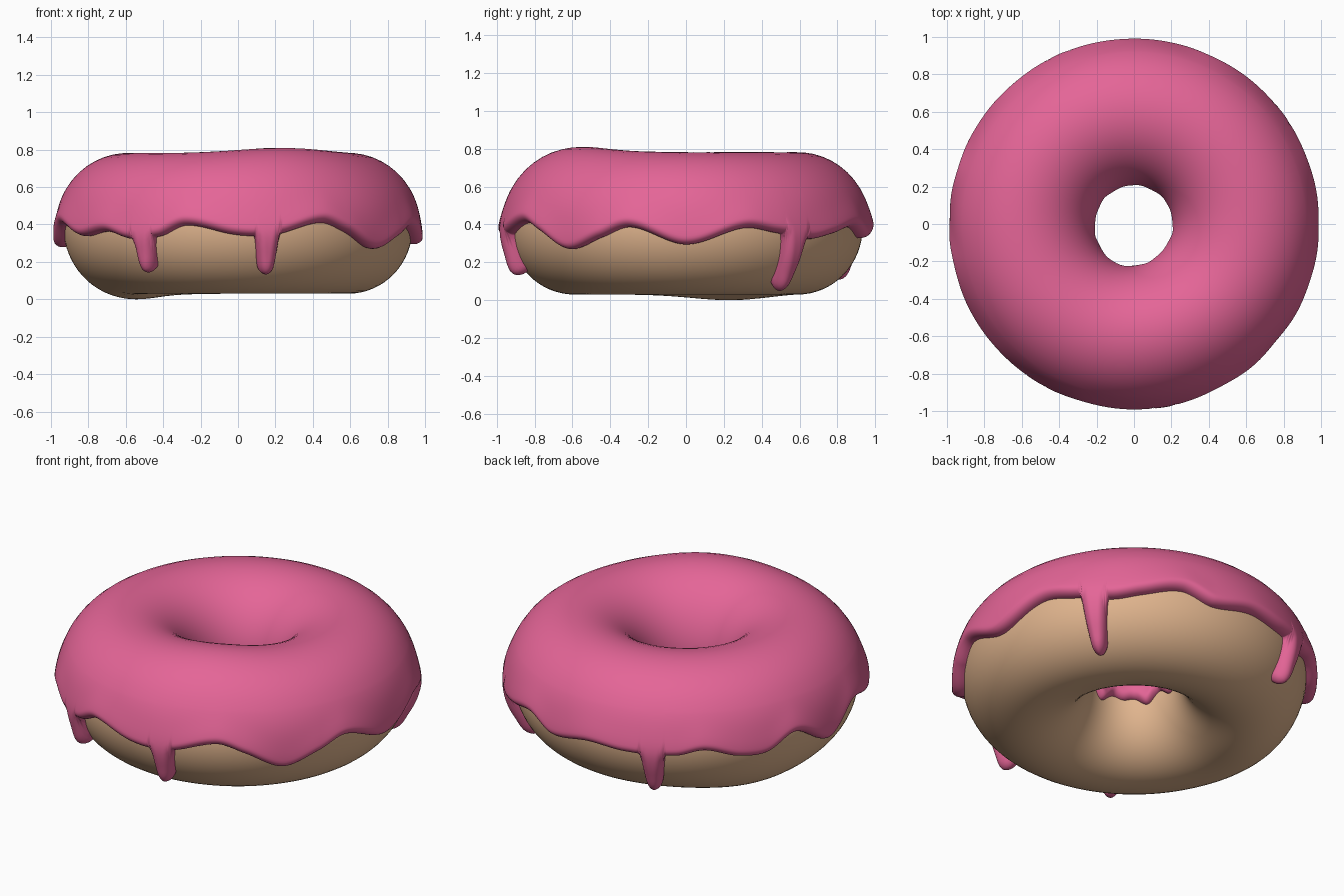
import bpy, math
from math import sin, cos, pi, radians, sqrt, exp

if "Cube" in bpy.data.objects:
    bpy.data.objects.remove(bpy.data.objects["Cube"])

R, RX, RZ, ZC = 0.59, 0.343, 0.355, 0.385      # ring radius, tube half sizes, tube centre height
THICK, LIP = 0.042, 0.02                       # icing thickness and extra at its hem
COLS, LOW, HIGH = 900, 22, 30

# hem height of the icing: (degrees around, z)
HEM = [(-168, .40), (-150, .335), (-137, .36), (-127, .32), (-116, .335), (-107, .395), (-92, .345),
       (-85, .335), (-77, .345), (-62, .41), (-53, .36), (-40.5, .265), (-28, .33), (-18, .385),
       (0, .29), (19, .38), (30, .355), (43, .32), (53, .345), (66, .385), (77, .325), (92, .36),
       (105, .345), (122, .345), (131, .375), (142, .325), (152, .32), (163, .395), (178, .275)]
# long drips: (degrees, z of tip)
DRIPS = [(-122, .145), (-80.5, .135), (37, .06), (114, .115)]


def wrap(a):
    return (a + 180) % 360 - 180


def bump(a, centre, width):
    return exp(-(wrap(a - centre) / width) ** 2)


def hem_height(a):
    """Smooth periodic curve through the hem keys."""
    n = len(HEM)

    def key(i):
        return HEM[i % n][0] + 360 * (i // n), HEM[i % n][1]
    a = (a - HEM[0][0]) % 360 + HEM[0][0]
    i = max(k for k in range(n) if HEM[k][0] <= a)
    (a0, z0), (a1, z1), (a2, z2), (a3, z3) = (key(i + k) for k in (-1, 0, 1, 2))
    h = a2 - a1
    t = (a - a1) / h
    m1, m2 = (z2 - z0) / (a2 - a0) * h, (z3 - z1) / (a3 - a1) * h
    return ((2*t**3 - 3*t*t + 1) * z1 + (t**3 - 2*t*t + t) * m1
            + (3*t*t - 2*t**3) * z2 + (t**3 - t*t) * m2)


def drip_height(a, z):
    """Cut round-ended drips into the hem with a smooth fillet."""
    for centre, tip in DRIPS:
        s = abs(radians(wrap(a - centre))) * 0.91
        if s < 0.2:
            w = 0.05
            c = min(s, 0.048)
            d = tip + w - sqrt(w * w - c * c) + max(0, s - 0.048) * 11
            k = 0.06
            h = max(k - abs(z - d), 0) / k
            z = min(z, d) - h * h * k / 4
    return z


def surface(deg, v, off):
    """Point on the slightly uneven ring, pushed outward by off."""
    u = radians(deg)
    r = R + (RX + off) * cos(v)
    z = ZC + (RZ + off) * sin(v)
    if sin(v) > 0:
        z += 0.028 * bump(deg, -67, 32) * sin(v) ** 2
    else:
        z -= 0.03 * bump(deg, 157, 28) * sin(v) ** 2
    if cos(v) < 0:
        r += 0.022 * bump(deg, -112, 45) * cos(v) ** 2
    return r * cos(u), r * sin(u), z


def tube_angle(z):
    return math.asin((z - ZC) / (RZ + 0.025))


def seg_dist(px, py, ax, ay, bx, by):
    dx, dy = bx - ax, by - ay
    t = max(0, min(1, ((px - ax) * dx + (py - ay) * dy) / (dx * dx + dy * dy)))
    return math.hypot(px - ax - t * dx, py - ay - t * dy)


def material(name, colour):
    m = bpy.data.materials.new(name)
    m.diffuse_color = (*colour, 1)
    m.use_nodes = True
    m.node_tree.nodes["Principled BSDF"].inputs["Base Color"].default_value = m.diffuse_color
    return m


def make_grid(name, columns, mat, closed):
    """Mesh from a ring of columns; closed joins last row to first."""
    n, rows = len(columns), len(columns[0])
    verts = [p for col in columns for p in col]
    faces = []
    for j in range(n):
        k = (j + 1) % n
        for i in range(rows if closed else rows - 1):
            i2 = (i + 1) % rows
            faces.append((j * rows + i, k * rows + i, k * rows + i2, j * rows + i2))
    me = bpy.data.meshes.new(name)
    me.from_pydata(verts, [], faces)
    me.materials.append(mat)
    me.polygons.foreach_set("use_smooth", [True] * len(faces))
    me.update()
    ob = bpy.data.objects.new(name, me)
    bpy.context.collection.objects.link(ob)
    return ob


# dough ring
dough_cols = [[surface(j * 2.5, i * 2 * pi / 64, 0) for i in range(64)] for j in range(144)]
make_grid("dough", dough_cols, material("golden dough", (0.75, 0.46, 0.27)), True)

# icing shell: rounded hem outside, thin wavy edge inside the hole
S = 0.37                                        # tube angle to arc length
STEP = radians(360 / COLS) * 0.91
degs = [j * 360 / COLS for j in range(COLS)]
base = [hem_height(a) for a in degs]
edge = [tube_angle(drip_height(a, b)) for a, b in zip(degs, base)]
V_MID = 0.55
icing_cols = []
for j, a in enumerate(degs):
    v0, vb = edge[j], tube_angle(base[j])
    near = [(k * STEP, edge[(j + k) % COLS] * S) for k in range(-9, 10)]
    tip_z = min([t for c, t in DRIPS if abs(wrap(a - c)) < 6] or [9])
    col = []
    for i in range(LOW):
        t = (i / LOW) ** 1.5
        v = v0 + (V_MID - v0) * t
        d = min(seg_dist(0, v * S, *p, *q) for p, q in zip(near, near[1:]))
        q = 1 - min(d / 0.045, 1)
        lip = LIP * exp(-(max(0, v - vb) * S / 0.1) ** 2)
        if tip_z < 1:                           # fuller bead at the drip tip
            lip += 0.012 * exp(-((v - tube_angle(tip_z + 0.05)) * S / 0.05) ** 2)
        col.append(surface(a, v, (THICK + lip) * sqrt(1 - q * q) - 0.004 * q))
    u = radians(a)
    v_in = pi + 0.03 + 0.05 * sin(7 * u) + 0.04 * sin(12 * u + 1)
    for i in range(HIGH + 1):
        v = V_MID + (v_in - V_MID) * sin(i / HIGH * pi / 2)
        q = 1 - min((v_in - v) * S / 0.04, 1)
        lip = LIP * exp(-(max(0, v - vb) * S / 0.1) ** 2)
        col.append(surface(a, v, (THICK + lip) * sqrt(1 - q * q) - 0.004 * q))
    icing_cols.append(col)
make_grid("icing", icing_cols, material("pink icing", (0.78, 0.13, 0.31)), False)
